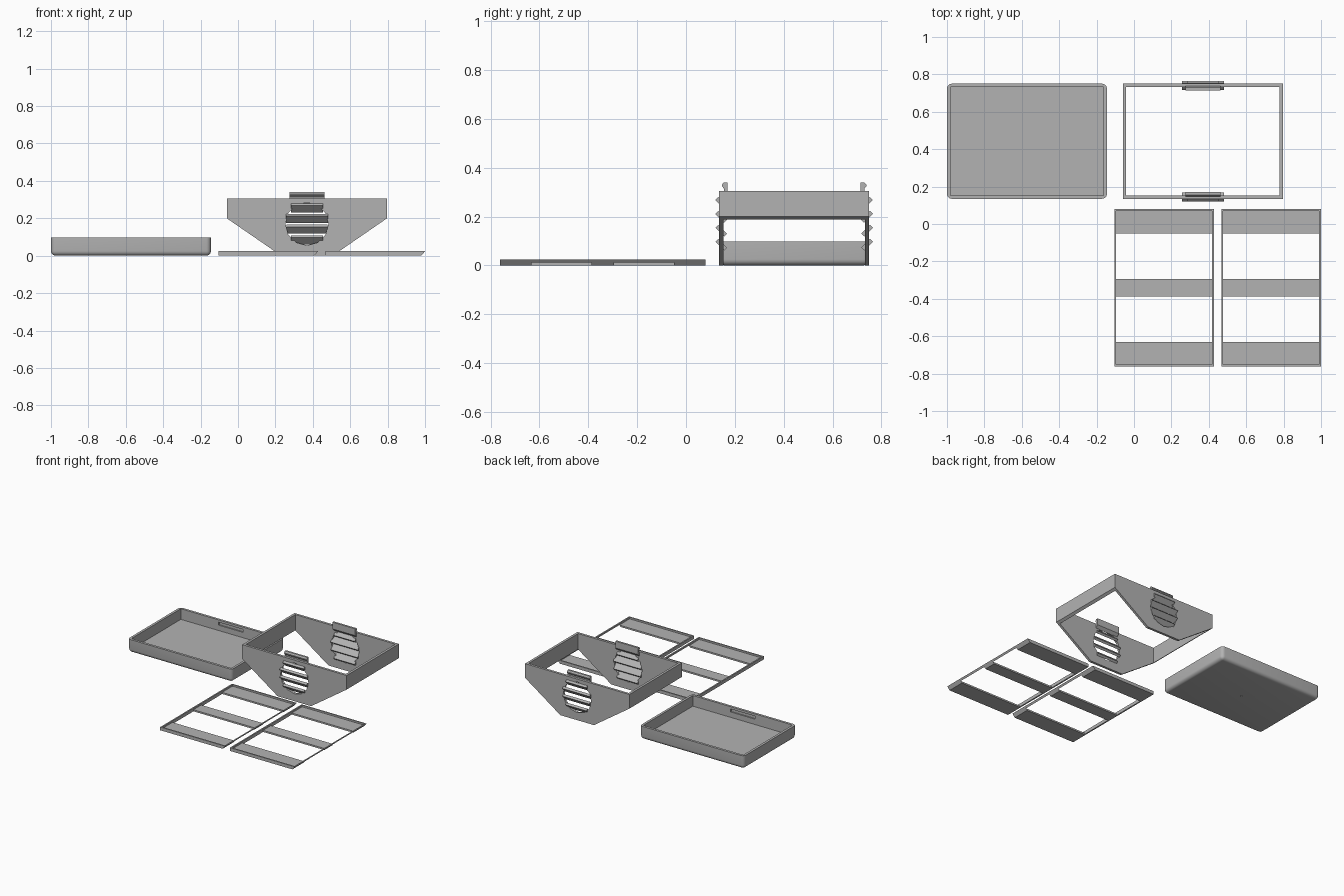
import bpy, bmesh
from mathutils import Matrix, Vector

if "Cube" in bpy.data.objects:
    bpy.data.objects.remove(bpy.data.objects["Cube"])

grey = bpy.data.materials.new("plain_grey")
grey.use_nodes = True
grey.diffuse_color = (0.45, 0.45, 0.45, 1)
grey.node_tree.nodes["Principled BSDF"].inputs["Base Color"].default_value = (0.45, 0.45, 0.45, 1)


def make(name, bm):
    bmesh.ops.recalc_face_normals(bm, faces=bm.faces)
    mesh = bpy.data.meshes.new(name)
    bm.to_mesh(mesh)
    bm.free()
    mesh.materials.append(grey)
    obj = bpy.data.objects.new(name, mesh)
    bpy.context.collection.objects.link(obj)
    return obj


def box(name, x, y, z, bevel=0):
    bm = bmesh.new()
    bmesh.ops.create_cube(bm, size=1)
    for v in bm.verts:
        v.co = [r[0] if c < 0 else r[1] for r, c in zip((x, y, z), v.co)]
    if bevel:  # round everything except the top rim
        edges = [e for e in bm.edges if min(v.co.z for v in e.verts) < z[1]]
        bmesh.ops.bevel(bm, geom=edges, offset=bevel, segments=5, profile=0.5, affect='EDGES')
    return make(name, bm)


def prism(name, points, start, depth):
    """Extrude a closed outline of 3D points along a vector."""
    bm = bmesh.new()
    face = bm.faces.new([bm.verts.new(Vector(p) + Vector(start)) for p in points])
    geom = bmesh.ops.extrude_face_region(bm, geom=[face])["geom"]
    bmesh.ops.translate(bm, vec=depth, verts=[g for g in geom if isinstance(g, bmesh.types.BMVert)])
    return make(name, bm)


def cylinder(name, centre, radius, depth, sides, axis='Z'):
    bm = bmesh.new()
    turn = Matrix.Rotation(1.5707963, 4, 'X') if axis == 'Y' else Matrix()
    bmesh.ops.create_cone(bm, cap_ends=True, segments=sides, radius1=radius, radius2=radius,
                          depth=depth, matrix=Matrix.Translation(centre) @ turn)
    return make(name, bm)


def cut(target, cutters):
    bpy.context.view_layer.objects.active = target
    for c in cutters:
        c.hide_render = True
        mod = target.modifiers.new("cut", 'BOOLEAN')
        mod.operation, mod.solver, mod.object = 'DIFFERENCE', 'EXACT', c
        bpy.ops.object.modifier_apply(modifier=mod.name)
        bpy.data.objects.remove(c)


Y0, Y1, WALL = 0.135, 0.75, 0.018
YM = (Y0 + Y1) / 2

# Tray: rounded outside, square inside, latch slots and a small underside hole
TX0, TX1 = -1.0, -0.145
tray = box("tray", (TX0, TX1), (Y0, Y1), (0, 0.097), 0.025)
tm = (TX0 + TX1) / 2
cut(tray, [
    box("hollow", (TX0 + WALL, TX1 - WALL), (Y0 + WALL, Y1 - WALL), (0.018, 0.2)),
    box("latch_slots", (tm - 0.1, tm + 0.1), (Y0 + 0.009, Y1 - 0.009), (0.058, 0.08)),
    cylinder("drain_hole", (tm, YM, 0), 0.007, 0.02, 16),
])
bpy.ops.object.select_all(action='DESELECT')
tray.select_set(True)
bpy.context.view_layer.objects.active = tray
bpy.ops.object.shade_smooth_by_angle(angle=0.6)

# Hopper: tapered outline extruded front to back, open through the middle
HX0, HX1, TOP = -0.06, 0.797, 0.305
hm = (HX0 + HX1) / 2
outline = [(HX0, 0, TOP), (HX0, 0, 0.2), (hm - 0.138, 0, 0), (hm + 0.138, 0, 0), (HX1, 0, 0.2), (HX1, 0, TOP)]
hopper = prism("hopper", outline, (0, Y0, 0), (0, Y1 - Y0, 0))
cut(hopper, [
    box("well", (HX0 + WALL, HX1 - WALL), (Y0 + WALL, Y1 - WALL), (-0.1, 0.5)),
    cylinder("vent_hole", (hm, YM, 0.17), 0.115, 1, 12, 'Y'),
])

# Louvre slats and latches, mirrored between the front and back walls
for side, wall_y, s in (("front", Y0, 1), ("back", Y1, -1)):
    mid = wall_y + s * WALL / 2
    for i, half in enumerate((0.086, 0.112, 0.11, 0.086)):
        z = 0.256 - 0.057 * i
        section = [(0, s * a, b) for a, b in ((-0.024, 0.012), (-0.012, 0.024), (0.024, -0.012), (0.012, -0.024))]
        prism(f"{side}_slat_{i + 1}", section, (hm - half, mid, z), (2 * half, 0, 0))
    hook = [(0, s * a, b) for a, b in ((0.016, 0.27), (0.035, 0.29), (0.035, 0.34), (0.02, 0.34),
                                       (0.012, 0.33), (0.012, 0.324), (0.02, 0.315), (0.02, 0.305), (0.016, 0.3))]
    prism(f"{side}_latch", hook, (hm - 0.093, wall_y, 0), (0.186, 0, 0))

# Lid panels: thin rim, three cross bars, undercut right edge
PY0, PY1, W, H = -0.762, 0.08, 0.533, 0.024
for name, x in (("left_panel", 0.467), ("right_panel", -0.105)):
    section = [(0, 0, 0), (W - 0.02, 0, 0), (W, 0, H), (0, 0, H)]
    panel = prism(name, section, (x, PY0, 0), (0, PY1 - PY0, 0))
    inside = (x + 0.01, x + W - 0.01)
    cut(panel, [
        box("recess", inside, (PY0 + 0.01, PY1 - 0.01), (0.012, 0.1)),
        box("opening", inside, (-0.632, -0.387), (-0.1, 0.1)),
        box("opening", inside, (-0.295, -0.05), (-0.1, 0.1)),
    ])
